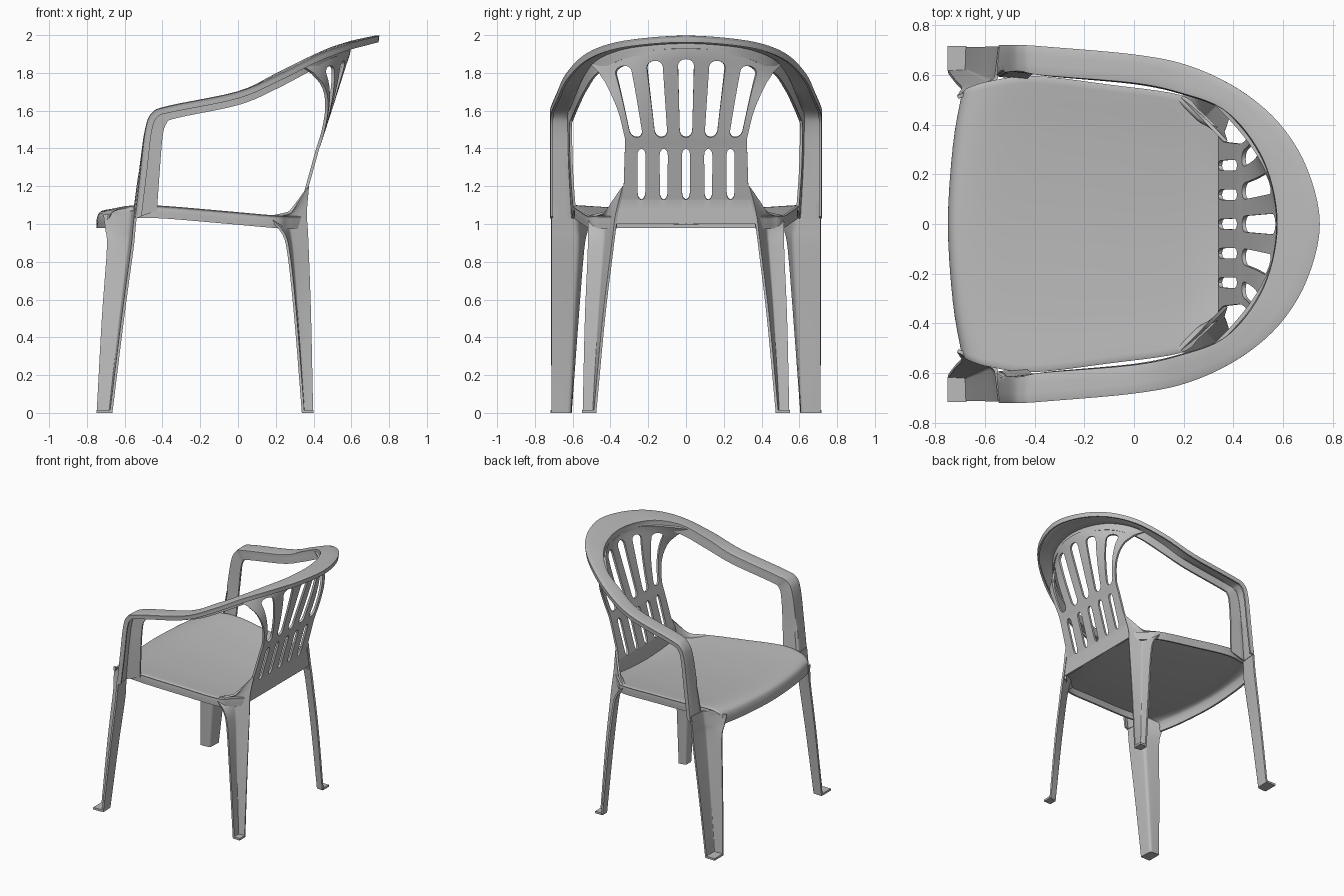
import bpy, bmesh, math
from mathutils import Vector

cube = bpy.data.objects.get("Cube")
if cube:
    bpy.data.objects.remove(cube, do_unlink=True)

plastic = bpy.data.materials.new("grey_plastic")
plastic.use_nodes = True
GREY = (0.5, 0.5, 0.5, 1)
plastic.diffuse_color = GREY
plastic.node_tree.nodes["Principled BSDF"].inputs["Base Color"].default_value = GREY
parts = []


def spline(points, steps):
    """Smooth curve through the points."""
    p = [Vector(q) for q in points]
    p = [2 * p[0] - p[1]] + p + [2 * p[-1] - p[-2]]
    out = []
    for i in range(1, len(p) - 2):
        a, b, c, d = p[i - 1:i + 3]
        for k in range(steps):
            t = k / steps
            out.append(b + (c - a) * t / 2 + (2 * a - 5 * b + 4 * c - d) * t * t / 2
                       + (3 * b - a - 3 * c + d) * t ** 3 / 2)
    return out + [p[-2]]


def lerp(table, v):
    """Piecewise linear lookup."""
    for (a, fa), (b, fb) in zip(table, table[1:]):
        if v <= b:
            return fa + (fb - fa) * max(0, v - a) / (b - a)
    return table[-1][1]


def finish(name, bm, thick=0.014, mirror=False):
    bmesh.ops.remove_doubles(bm, verts=bm.verts, dist=0.0005)
    bmesh.ops.recalc_face_normals(bm, faces=bm.faces)
    mesh = bpy.data.meshes.new(name)
    bm.to_mesh(mesh)
    bm.free()
    ob = bpy.data.objects.new(name, mesh)
    bpy.context.collection.objects.link(ob)
    mesh.materials.append(plastic)
    solid = ob.modifiers.new("thickness", 'SOLIDIFY')
    solid.thickness = thick
    solid.offset = 0
    if mirror:
        mod = ob.modifiers.new("mirror", 'MIRROR')
        mod.use_axis = (False, True, False)
    parts.append(ob)


def loft(name, sections, along=5, across=4, mirror=False):
    """Thin sheet through a row of cross-sections."""
    lines = [spline(line, along) for line in zip(*sections)]
    bm = bmesh.new()
    rows = [[bm.verts.new(v) for v in spline(row, across)] for row in zip(*lines)]
    for r, q in zip(rows, rows[1:]):
        for i in range(len(r) - 1):
            bm.faces.new((r[i], r[i + 1], q[i + 1], q[i]))
    finish(name, bm, mirror=mirror)


# Armrests and top rim: outer top, inner top and inner skirt at each station
half = [
    ((-.54, .713, 1.03), (-.55, .60, 1.03), (-.43, .59, 1.07)),
    ((-.51, .713, 1.30), (-.515, .615, 1.30), (-.415, .605, 1.28)),
    ((-.485, .713, 1.50), (-.485, .62, 1.50), (-.40, .61, 1.46)),
    ((-.45, .713, 1.585), (-.445, .62, 1.585), (-.38, .61, 1.53)),
    ((-.36, .707, 1.62), (-.36, .605, 1.62), (-.33, .60, 1.56)),
    ((0, .675, 1.695), (0, .575, 1.695), (0, .57, 1.63)),
    ((.22, .63, 1.79), (.19, .535, 1.785), (.19, .53, 1.71)),
    ((.42, .535, 1.89), (.36, .47, 1.87), (.36, .465, 1.80)),
    ((.58, .40, 1.95), (.48, .345, 1.925), (.475, .34, 1.87)),
    ((.69, .22, 1.98), (.555, .19, 1.95), (.55, .19, 1.90)),
    ((.74, 0, 1.993), (.585, 0, 1.96), (.58, 0, 1.915)),
]


def rim_section(station):
    o, i, s = (Vector(p) for p in station)
    down = (s - i).normalized()
    return [o + down * .03, o + down * .004, o.lerp(i, .07),
            o.lerp(i, .93), i + down * .008, s]


rim = [rim_section(s) for s in half]
flip = [[Vector((p.x, -p.y, p.z)) for p in sec] for sec in rim[-2::-1]]
loft("arm_and_top_rim", rim + flip, across=3)

# Seat: dished sheet with rolled front lip and side skirts
seat_rows = [(-.742, .51, .978), (-.74, .525, 1.03), (-.715, .54, 1.068), (-.62, .565, 1.09),
             (-.42, .585, 1.09), (-.1, .55, 1.065), (.18, .51, 1.04), (.26, .45, 1.035),
             (.345, .37, 1.035)]
seat = []
for x, w, z in seat_rows:
    dip = .03 * min(1, max(0, (x + .74) * 5))
    skirt = .06 * min(1, max(0, (x + .74) * 8))
    bow = max(0, min(1, (-.3 - x) / .4)) * .055
    seat.append([(x + bow * v * v, w * v, z - dip * (1 - v * v) - d * skirt) for v, d in
                 ((-1, 1), (-1, .12), (-.97, 0), (-.6, 0), (0, 0), (.6, 0), (.97, 0), (1, .12), (1, 1))])
loft("seat", seat)


# Legs: angled sheets open to the outside, from two edges and a corner
def leg(name, stations):
    sections = []
    for a, c, b in stations:
        a, c, b = Vector(a), Vector(c), Vector(b)
        sections.append([a, c.lerp(a, .25), c.lerp((a + b) / 2, .08), c.lerp(b, .25), b])
    loft(name, sections, mirror=True)


leg("front_legs", [
    ((-.748, .612, 0), (-.675, .615, 0), (-.672, .713, 0)),
    ((-.72, .575, .5), (-.62, .59, .5), (-.61, .713, .5)),
    ((-.693, .545, .87), (-.575, .57, .87), (-.56, .713, .87)),
    ((-.70, .525, .97), (-.565, .575, .97), (-.55, .713, .97)),
    ((-.71, .51, 1.05), (-.555, .58, 1.07), (-.54, .713, 1.07)),
])
leg("back_legs", [
    ((.345, .547, 0), (.345, .488, 0), (.397, .482, 0)),
    ((.305, .535, .5), (.31, .46, .5), (.385, .435, .5)),
    ((.27, .52, .83), (.285, .435, .83), (.373, .395, .83)),
    ((.24, .518, .95), (.27, .425, .95), (.368, .38, .95)),
    ((.17, .512, 1.03), (.26, .42, 1.035), (.362, .365, 1.06)),
    ((.19, .51, 1.04), (.275, .43, 1.06), (.372, .33, 1.2)),
])

# Foot plates closing the leg bottoms
for name, x0, x1, y0, y1 in (("front_feet", -.75, -.675, .615, .717),
                             ("back_feet", .345, .40, .485, .55)):
    bm = bmesh.new()
    bm.faces.new([bm.verts.new((x, y, .008)) for x, y in
                  ((x0, y0), (x1, y0), (x1, y1), (x0, y1))])
    finish(name, bm, .016, True)

# Backrest: curved panel whose rows split around two tiers of rounded slots
EDGE = [(1.0, .37), (1.08, .365), (1.2, .33), (1.45, .322), (1.6, .355), (1.7, .39),
        (1.8, .425), (1.87, .455), (1.93, .50)]
DEPTH = [(1.0, .345), (1.13, .347), (1.4, .422), (1.46, .443), (1.9, .585), (2, .6)]
TIERS = [(1.13, 1.40, .02, .022, .118, .118), (1.46, 1.875, .032, .043, .13, .167)]


def panel_point(y, z):
    lift = max(0, (z - 1.4) / .45)
    x = lerp(DEPTH, z) - .8 * lift ** 2 * y * y
    return Vector((x, y, z - .35 * min(1, lift) ** 2 * y * y))


def slots(z):
    """Half width and spacing of the slots at a height."""
    for lo, hi, w0, w1, s0, s1 in TIERS:
        if lo <= z <= hi:
            t = (z - lo) / (hi - lo)
            end = min(1, min(z - lo, hi - z) / .035)
            return (w0 + (w1 - w0) * t) * math.sqrt(1 - (1 - end) ** 2), s0 + (s1 - s0) * t
    return 0, lerp([(1.0, .118), (1.4, .118), (1.46, .13), (1.93, .17)], z)


heights = [1.0, 1.04, 1.08, 1.43, 1.90, 1.93]
for lo, hi, *_ in TIERS:
    ends = [.0, .003, .01, .02, .035]
    heights += [lo + e for e in ends] + [hi - e for e in ends]
    heights += [lo + .035 + (hi - lo - .07) * k / 8 for k in range(1, 8)]
heights.sort()

bm = bmesh.new()
rows = []
for z in heights:
    w, gap = slots(z)
    cuts = [-lerp(EDGE, z)]
    for k in range(-2, 3):
        cuts += [k * gap - w, k * gap + w]
    cuts.append(-cuts[0])
    row = []
    for a, b in zip(cuts[::2], cuts[1::2]):
        row.append([bm.verts.new(panel_point(a + (b - a) * i / 4, z)) for i in range(5)])
    rows.append(row)
for low, high in zip(rows, rows[1:]):
    for r, q in zip(low, high):
        for i in range(4):
            bm.faces.new((r[i], r[i + 1], q[i + 1], q[i]))
finish("slatted_backrest", bm, .016)

# Apply modifiers and smooth, keeping sharp edges
bpy.ops.object.select_all(action='DESELECT')
for ob in parts:
    ob.select_set(True)
bpy.context.view_layer.objects.active = parts[0]
bpy.ops.object.convert(target='MESH')
bpy.ops.object.shade_smooth_by_angle(angle=math.radians(40))
